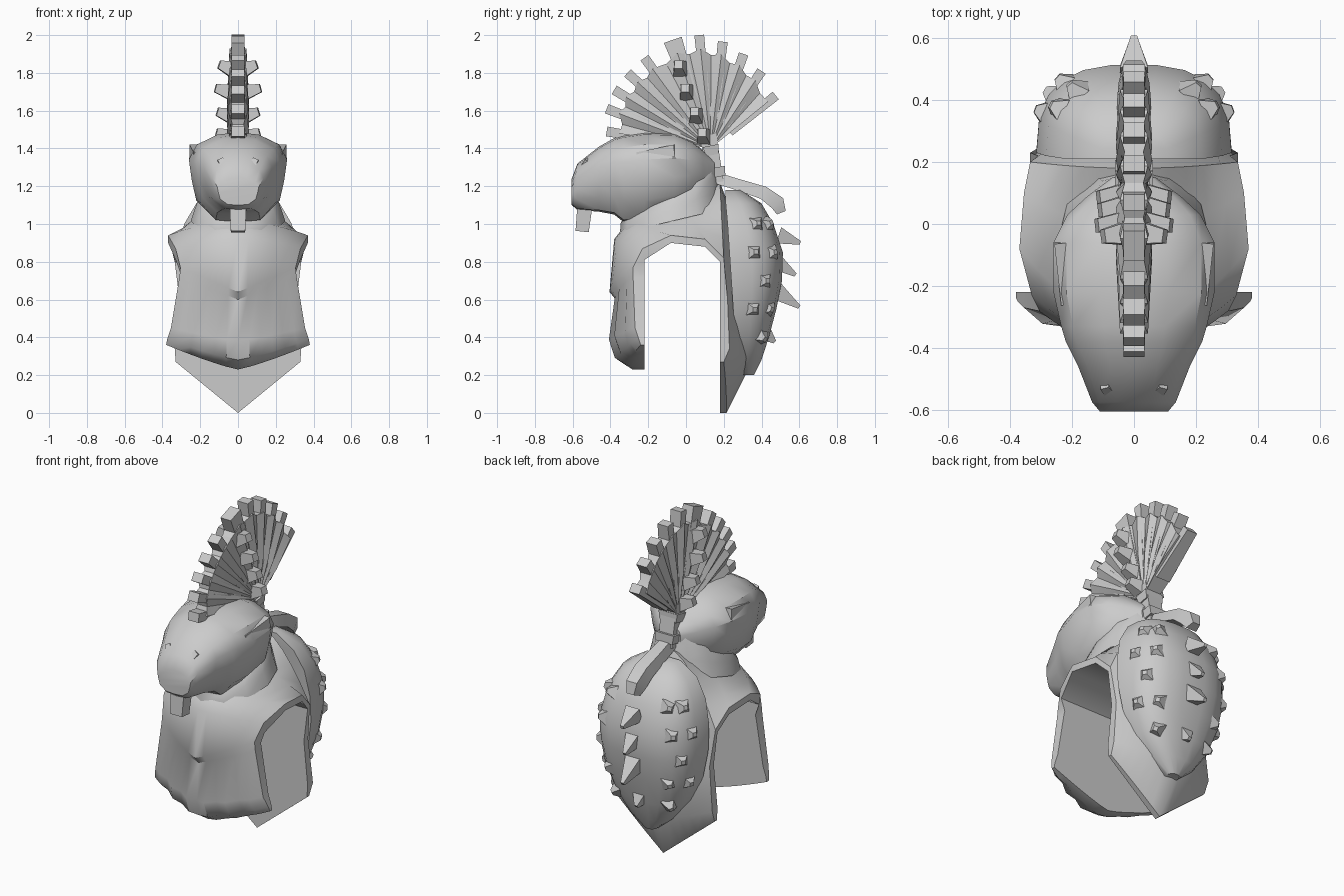
import bpy, bmesh, math
from mathutils import Vector

if "Cube" in bpy.data.objects:
    bpy.data.objects.remove(bpy.data.objects["Cube"])


def finish(name, bm, angle=35):
    bmesh.ops.recalc_face_normals(bm, faces=bm.faces)
    me = bpy.data.meshes.new(name)
    bm.to_mesh(me)
    bm.free()
    for p in me.polygons:
        p.use_smooth = True
    me.set_sharp_from_angle(angle=math.radians(angle))
    ob = bpy.data.objects.new(name, me)
    bpy.context.collection.objects.link(ob)
    return ob


def loft(name, rings, angle=35):
    """Skin closed rings (even point count) and cap both ends with quad strips."""
    bm = bmesh.new()
    vs = [[bm.verts.new(p) for p in r] for r in rings]
    m = len(rings[0])
    for a, b in zip(vs, vs[1:]):
        for i in range(m):
            j = (i + 1) % m
            bm.faces.new((a[i], a[j], b[j], b[i]))
    for r in (vs[0], vs[-1]):
        for i in range(m // 2 - 1):
            bm.faces.new((r[i], r[i + 1], r[m - 2 - i], r[m - 1 - i]))
    return finish(name, bm, angle)


def bar(name, p0, p1, s0, s1):
    """Tapered square bar; s = (width, thickness) at each end."""
    p0, p1 = Vector(p0), Vector(p1)
    d = (p1 - p0).normalized()
    ref = Vector((1, 0, 0)) if abs(d.x) < 0.8 else Vector((0, 0, 1))
    w = d.cross(ref).normalized()
    t = w.cross(d)
    ring = lambda p, s: [p + w * a * s[0] + t * b * s[1]
                         for a, b in ((-1, -1), (1, -1), (1, 1), (-1, 1))]
    return loft(name, [ring(p0, s0), ring(p1, s1)], 20)


# Cape: an arch-shaped poncho. Station: outer centre (y,z), outer edge (y,z),
# half width, inner centre (y,z), inner edge (y,z), z falloff power, pleat depth
stations = [
    ((-.29, .23), (-.24, .36), .38, (-.22, .23), (-.22, .36), 1.2, .006),
    ((-.37, .28), (-.25, .39), .375, (-.22, .28), (-.22, .39), 1.2, .010),
    ((-.40, .38), (-.27, .45), .355, (-.22, .38), (-.22, .45), 1.2, .012),
    ((-.375, .60), (-.28, .72), .31, (-.22, .60), (-.22, .72), 1, .003),
    ((-.405, .64), (-.28, .77), .305, (-.22, .64), (-.22, .74), 1, 0),
    ((-.38, .92), (-.23, .87), .33, (-.22, .81), (-.22, .81), 2, 0),
    ((-.31, 1.01), (-.08, .94), .37, (-.08, .90), (-.08, .90), 2, 0),
    ((-.02, 1.13), (.10, .92), .355, (.10, .88), (.10, .88), 1.7, 0),
    ((.18, 1.22), (.20, .82), .335, (.18, .80), (.18, .80), 1.8, 0),
    ((.34, .80), (.22, .60), .31, (.18, .65), (.18, .60), 1, 0),
    ((.34, .25), (.23, .34), .335, (.18, .25), (.18, .34), 1, 0),
    ((.215, 0), (.20, .27), .33, (.18, 0), (.18, .27), 1, 0)]
N = 6
rings = []
for oc, oe, hw, ic, ie, p, pleat in stations:
    out, inn = [], []
    for k in range(-N, N + 1):
        u = abs(k) / N
        off = pleat * (-1) ** k if abs(k) < N else 0
        out.append((hw * k / N, oc[0] + (oe[0] - oc[0]) * u ** 2 + off,
                    oc[1] + (oe[1] - oc[1]) * u ** p))
        inn.append((hw * k / N, ic[0] + (ie[0] - ic[0]) * u,
                    ic[1] + (ie[1] - ic[1]) * u ** p))
    rings.append(out + inn[::-1])
loft("cape", rings, 40)

# Collar: tilted rings joining cape and hood. (front y,z, back y,z, half width)
rings = []
for yf, zf, yb, zb, hw in [(-.35, .95, .20, 1.08, .25), (-.345, 1.01, .18, 1.17, .225),
                           (-.29, 1.06, .17, 1.26, .20), (-.2, 1.12, .15, 1.33, .15)]:
    r = []
    for k in range(12):
        a = math.tau * k / 12
        f = (1 + math.cos(a)) / 2
        r.append((hw * math.sin(a), yb + (yf - yb) * f, zb + (zf - zb) * f))
    rings.append(r)
loft("collar", rings)

# Hood: the beast head, skinned along y. (y, bottom, top, half width)
sect = [(0, 1), (.42, .95), (.84, .72), (1, .38), (.94, -.1), (.85, -.55), (.5, -.95), (0, -1)]
sect += [(-x, z) for x, z in sect[-2:0:-1]]
rings = [[(x * hw, y, (b + t) / 2 + z * (t - b) / 2) for x, z in sect]
         for y, b, t, hw in [(-.605, 1.10, 1.24, .11), (-.575, 1.075, 1.32, .135),
                             (-.46, 1.065, 1.41, .18), (-.38, 1.05, 1.455, .22),
                             (-.33, 1.01, 1.47, .235), (-.22, 1.02, 1.485, .26),
                             (-.06, 1.06, 1.48, .26), (.03, 1.11, 1.44, .215),
                             (.09, 1.15, 1.39, .15), (.15, 1.18, 1.34, .07)]]
loft("hood", rings)
bar("front_tooth", (0, -.535, 1.10), (0, -.55, .96), (.04, .045), (.035, .038))
for s in (-1, 1):
    bar("brow", (s * .06, -.555, 1.28), (s * .095, -.52, 1.34), (.02, .022), (.012, .015))
    bar("cheek_ridge", (s * .215, -.26, 1.37), (s * .235, -.06, 1.385), (.01, .02), (.035, .022))

# Crest: feathers fanned from one root, over a ridged fan plate
tips = [(-.42, 1.49), (-.42, 1.61), (-.38, 1.71), (-.31, 1.80), (-.22, 1.88), (-.07, 1.975),
        (.07, 2.0), (.195, 1.965), (.305, 1.90), (.40, 1.81), (.475, 1.68)]
root = Vector((0, .13, 1.40))
for y, z in tips:
    tip = Vector((0, y, z))
    width = .05 if y == -.07 else .026
    bar("crest_feather", root.lerp(tip, .3), tip, (.02, .045), (width, .034))
edge = []
for i, (y, z) in enumerate(tips):
    tip = Vector((0, y, z))
    edge.append((root.lerp(tip, .88), .045))
    if i < len(tips) - 1:
        mid = (tip + Vector((0, *tips[i + 1]))) / 2
        edge.append((root.lerp(mid, .85), .03))
rings = []
for p, t in edge:
    q = root.lerp(p, .5)
    r0 = root.lerp(p, .04)
    rings.append([(-.045, r0.y, r0.z), (-t * 1.3, q.y, q.z), (-t, p.y, p.z),
                  (t, p.y, p.z), (t * 1.3, q.y, q.z), (.045, r0.y, r0.z)])
loft("crest_fan", rings, 25)

# Studs down both sides of the crest
for y, z, reach in [(-.04, 1.84, .10), (-.005, 1.715, .12), (.045, 1.59, .11), (.085, 1.48, .115)]:
    for s in (-1, 1):
        bar("crest_stud", (s * .03, y + .01, z - .02), (s * reach, y, z + .005),
            (.036, .042), (.022, .022))

# Bindings and tail strand behind the crest
bar("crest_stem", (0, .115, 1.47), (0, .165, 1.22), (.045, .05), (.035, .045))
for y, z in [(.135, 1.39), (.17, 1.275)]:
    bar("binding", (0, y - .005, z + .025), (0, y + .005, z - .025), (.042, .062), (.034, .055))
tail = [(.14, 1.25, .03, .04), (.27, 1.21, .03, .05), (.41, 1.165, .035, .055),
        (.485, 1.11, .04, .05), (.505, 1.06, .025, .035)]
rings = []
for i, (y, z, w, t) in enumerate(tail):
    a, b = tail[max(i - 1, 0)], tail[min(i + 1, len(tail) - 1)]
    n = Vector((-(b[1] - a[1]), b[0] - a[0])).normalized() * w
    rings.append([(-t, y - n.x, z - n.y), (-t * .7, y + n.x, z + n.y),
                  (t * .7, y + n.x, z + n.y), (t, y - n.x, z - n.y)])
loft("tail_strand", rings)

# Back shell: egg-shaped pack. (z, front y, back y, half width)
shell = [(1.18, .21, .29, .11), (1.11, .21, .40, .22), (1.0, .22, .465, .285),
         (.85, .23, .515, .315), (.70, .24, .51, .315), (.55, .25, .48, .29),
         (.40, .26, .44, .23), (.28, .27, .40, .14), (.20, .29, .36, .04)]


def shell_point(row, a):
    z, f, b, hw = row
    c, s = math.cos(a), math.sin(a)
    return Vector((math.copysign(abs(c) ** .75, c) * hw, f + (b - f) * max(s, 0) ** .7, z))


loft("back_shell", [[shell_point(r, math.pi * k / 11) for k in range(12)] for r in shell], 40)

# Big spikes on the centre line: base y, base z, tip y, tip z, base size
for y, z, ty, tz, w in [(.49, .94, .605, .90, .045), (.49, .79, .58, .73, .04),
                        (.47, .65, .60, .56, .05), (.42, .42, .47, .375, .04)]:
    bar("shell_spike", (0, y, z), (0, ty, tz), (w, w), (.01, .01))

# Small side studs: shell row, angle in degrees, height
for row, deg, h in [(2, 32, .02), (2, 55, .03), (3, 20, .02), (3, 48, .02),
                    (4, 35, .02), (5, 20, .02), (5, 52, .02), (6, 45, .03)]:
    p = shell_point(shell[row], math.radians(deg))
    out = p - Vector((0, .25, .75))
    out = Vector((out.x, out.y, out.z * .3)).normalized()
    for s in (-1, 1):
        m = Vector((s, 1, 1))
        bar("shell_stud", (p - out * .02) * m, (p + out * h) * m, (.04, .04), (.012, .012))
